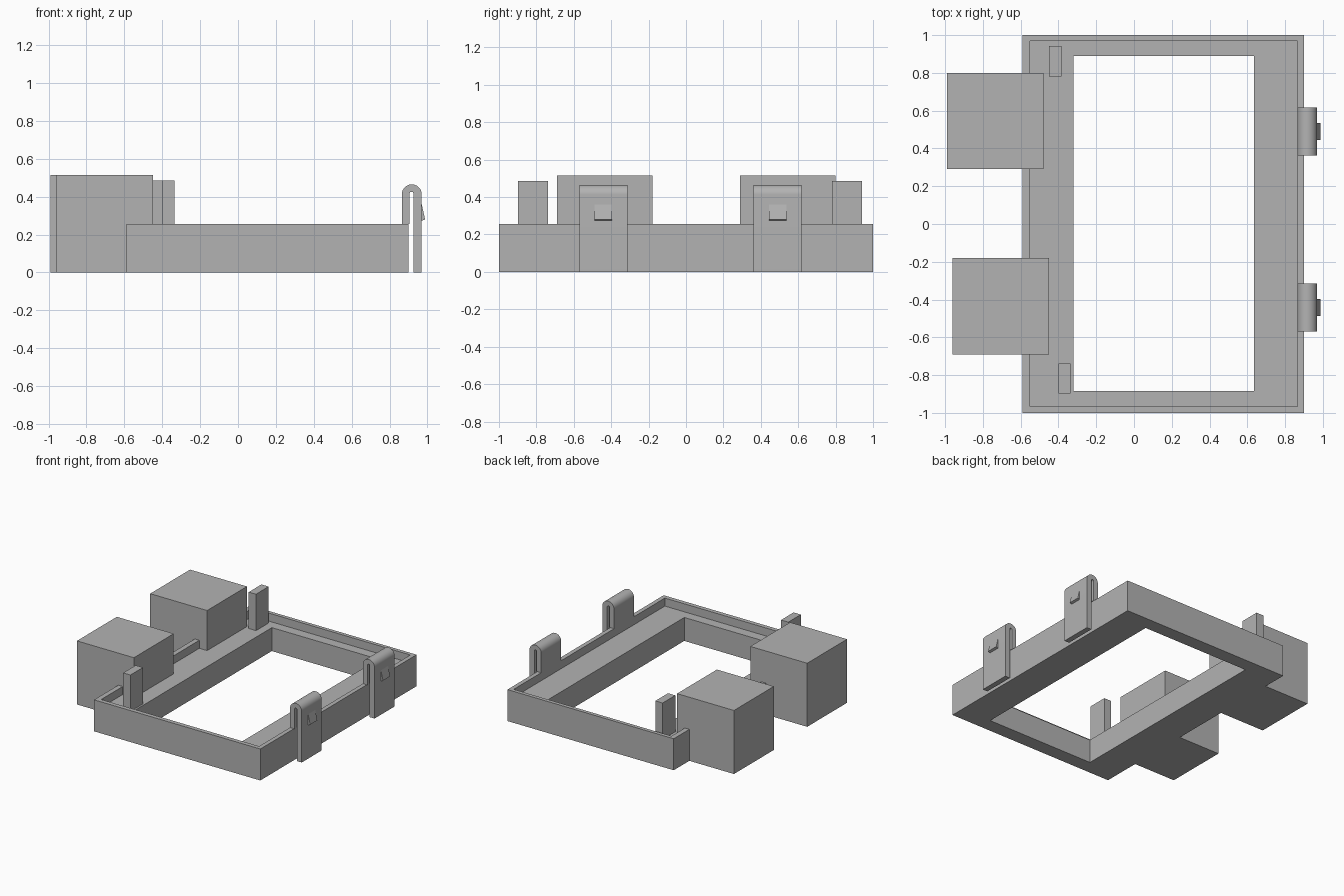
import bpy, bmesh, math

if "Cube" in bpy.data.objects:
    bpy.data.objects.remove(bpy.data.objects["Cube"])

grey = bpy.data.materials.new("plain grey")
grey.diffuse_color = (0.45, 0.45, 0.45, 1)
grey.use_nodes = True
grey.node_tree.nodes["Principled BSDF"].inputs["Base Color"].default_value = grey.diffuse_color


def finish(name, bm):
    bmesh.ops.recalc_face_normals(bm, faces=bm.faces)
    mesh = bpy.data.meshes.new(name)
    bm.to_mesh(mesh)
    bm.free()
    mesh.materials.append(grey)
    obj = bpy.data.objects.new(name, mesh)
    bpy.context.collection.objects.link(obj)
    return obj


def box(name, x0, x1, y0, y1, z0, z1):
    bm = bmesh.new()
    bmesh.ops.create_cube(bm, size=1)
    for v in bm.verts:
        v.co = (x0 if v.co.x < 0 else x1, y0 if v.co.y < 0 else y1, z0 if v.co.z < 0 else z1)
    return finish(name, bm)


def extrude_xz(name, profile, y0, y1):
    """Prism from an x-z outline, running from y0 to y1."""
    bm = bmesh.new()
    face = bm.faces.new([bm.verts.new((x, y0, z)) for x, z in profile])
    ext = bmesh.ops.extrude_face_region(bm, geom=[face])["geom"]
    for v in ext:
        if isinstance(v, bmesh.types.BMVert):
            v.co.y = y1
    return finish(name, bm)


# Frame: rectangular loops joined into a ring with a raised rim and a ledge
H, LEDGE = 0.255, 0.19
outer = (-0.59, 0.90, -1.0, 1.0)
inner = (-0.55, 0.865, -0.965, 0.97)
hole = (-0.32, 0.635, -0.885, 0.89)
bm = bmesh.new()
loops = []
for (x0, x1, y0, y1), z in ((outer, 0), (outer, H), (inner, H),
                            (inner, LEDGE), (hole, LEDGE), (hole, 0)):
    loops.append([bm.verts.new((x, y, z)) for x, y in ((x0, y0), (x1, y0), (x1, y1), (x0, y1))])
for i, a in enumerate(loops):
    b = loops[(i + 1) % len(loops)]
    for k in range(4):
        n = (k + 1) % 4
        bm.faces.new((a[k], a[n], b[n], b[k]))
finish("frame", bm)

# Blocks on the left side
box("back_block", -0.99, -0.48, 0.29, 0.80, 0, 0.515)
box("front_block", -0.96, -0.45, -0.69, -0.18, 0, 0.515)

# Posts standing on the ledge
box("back_post", -0.45, -0.385, 0.78, 0.942, LEDGE - 0.02, 0.485)
box("front_post", -0.40, -0.335, -0.898, -0.738, LEDGE - 0.02, 0.485)


# Spring clips: hooked strip with a small wedge catch
def arc(cx, cz, r, a0, a1, n):
    return [(cx + r * math.cos(math.radians(a0 + (a1 - a0) * i / n)),
             cz + r * math.sin(math.radians(a0 + (a1 - a0) * i / n))) for i in range(n + 1)]


hook = [(0.865, LEDGE)] + arc(0.9175, 0.4125, 0.0525, 180, 0, 24) + [(0.97, 0), (0.927, 0)]
hook += arc(0.916, 0.415, 0.011, 0, 180, 12) + [(0.905, H), (0.90, H), (0.90, LEDGE)]
catch = [(0.965, 0.36), (0.97, 0.36), (0.988, 0.28), (0.965, 0.272)]
for side, y in (("back", 0.49), ("front", -0.442)):
    clip = extrude_xz(side + "_clip", hook, y - 0.128, y + 0.128)
    bpy.context.view_layer.objects.active = clip
    clip.select_set(True)
    bpy.ops.object.shade_smooth_by_angle(angle=math.radians(30))
    clip.select_set(False)
    extrude_xz(side + "_catch", catch, y - 0.046, y + 0.046)
